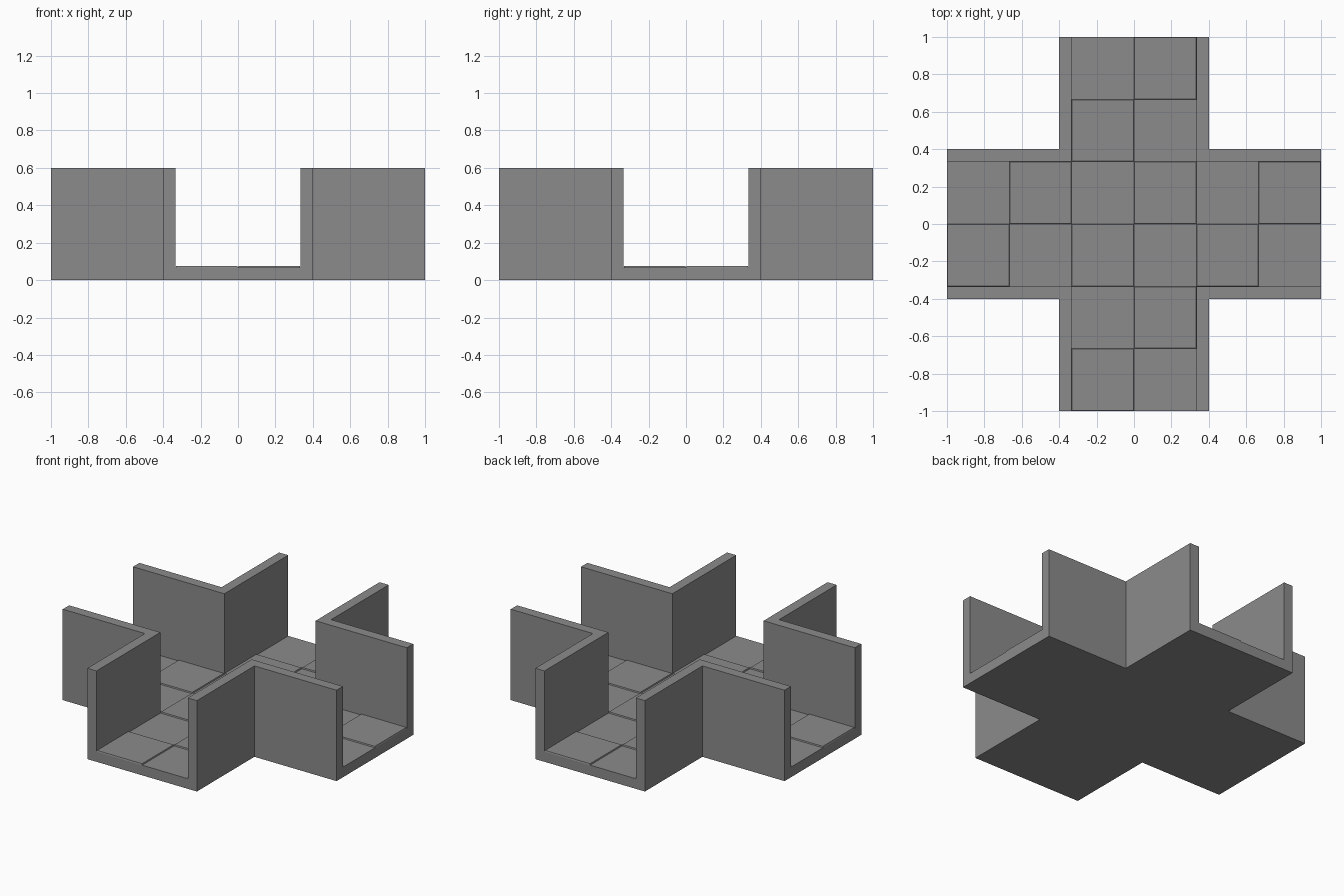
import bpy, bmesh

if "Cube" in bpy.data.objects:
    bpy.data.objects.remove(bpy.data.objects["Cube"])

T = 1 / 3          # tile size, also the inner half width of each arm
W = 0.4            # outer half width of each arm
FLOOR, TILE, TOP = 0.067, 0.075, 0.6

stone = bpy.data.materials.new("dark_stone")
stone.diffuse_color = (0.26, 0.26, 0.26, 1)
stone.use_nodes = True
stone.node_tree.nodes["Principled BSDF"].inputs["Base Color"].default_value = stone.diffuse_color


def prism(name, outline, z0, z1, taper=1.0):
    """Extrude a flat outline from z0 up to z1, optionally narrowing the top."""
    bm = bmesh.new()
    cx = sum(p[0] for p in outline) / len(outline)
    cy = sum(p[1] for p in outline) / len(outline)
    face = bm.faces.new([bm.verts.new((x, y, z0)) for x, y in outline])
    ext = bmesh.ops.extrude_face_region(bm, geom=[face], use_keep_orig=True)
    for v in ext["geom"]:
        if isinstance(v, bmesh.types.BMVert):
            v.co = (cx + (v.co.x - cx) * taper, cy + (v.co.y - cy) * taper, z1)
    bmesh.ops.recalc_face_normals(bm, faces=bm.faces)
    mesh = bpy.data.meshes.new(name)
    bm.to_mesh(mesh)
    bm.free()
    mesh.materials.append(stone)
    obj = bpy.data.objects.new(name, mesh)
    bpy.context.collection.objects.link(obj)
    return obj


def turn(points, n):
    """Rotate points by n quarter turns."""
    for _ in range(n):
        points = [(-y, x) for x, y in points]
    return points


# Cross-shaped floor slab
cross = []
for n in range(4):
    cross += turn([(W, -W), (1, -W), (1, W)], n)
prism("floor_slab", cross, 0, FLOOR)

# L-shaped walls around the four inner corners
ell = [(T, T), (1, T), (1, W), (W, W), (W, 1), (T, 1)]
for n in range(4):
    prism(f"corner_wall_{n + 1}", turn(ell, n), FLOOR, TOP)

# Raised floor tiles in a checkerboard, with very slightly sloped rims
for i in range(6):
    for j in range(6):
        if (i + j) % 2 == 0 and (i in (2, 3) or j in (2, 3)):
            x, y = -1 + i * T, -1 + j * T
            prism(f"floor_tile_{i}_{j}",
                  [(x, y), (x + T, y), (x + T, y + T), (x, y + T)],
                  FLOOR, TILE, taper=0.985)
